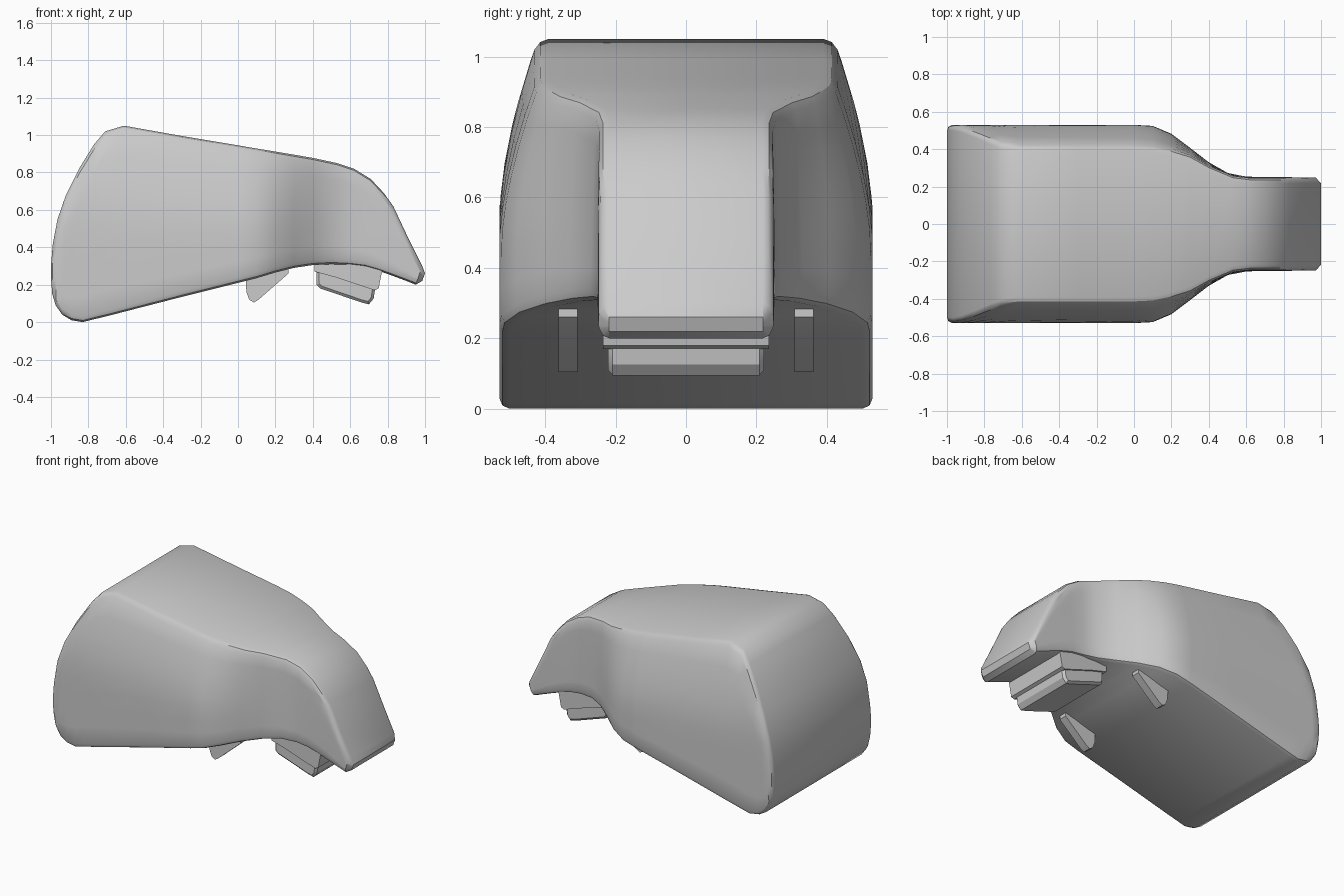
import bpy, bmesh, math
from mathutils import Vector
from mathutils.geometry import intersect_point_line

if "Cube" in bpy.data.objects:
    bpy.data.objects.remove(bpy.data.objects["Cube"])

# Paired lower and upper side-profile points, back to nose (xb, zb, xt, zt)
STATIONS = [
    (-1.0, .24, -1.0, .30), (-.993, .15, -.99, .42), (-.975, .09, -.965, .55),
    (-.94, .04, -.92, .68), (-.89, .01, -.85, .82), (-.83, 0, -.77, .95),
    (-.77, .015, -.71, 1.02), (-.68, .037, -.61, 1.05), (-.3, .135, -.3, .995),
    (0, .21, 0, .945), (.1, .235, .1, .928), (.2, .265, .2, .912),
    (.3, .29, .3, .895), (.4, .305, .4, .878), (.5, .31, .53, .85),
    (.6, .305, .62, .82), (.68, .295, .71, .765), (.75, .275, .78, .69),
    (.82, .25, .83, .62), (.9, .22, .91, .45), (.95, .2, .985, .30),
    (.985, .22, 1.0, .26)]
LOW_WIDTH = [(-1, .53), (.08, .53), (.17, .505), (.27, .43), (.4, .33), (.51, .268), (.6, .253), (1, .248)]
TOP_WIDTH = [(-1, .42), (.05, .42), (.15, .41), (.3, .365), (.4, .31), (.5, .26), (.6, .245), (1, .246)]
TOP_LINE = [(-1, 1.1), (-.61, 1.05), (.53, .85), (1, .77)]
R = .03


def interp(table, x):
    for (x0, y0), (x1, y1) in zip(table, table[1:]):
        if x <= x1:
            return y0 + (y1 - y0) * (x - x0) / (x1 - x0)
    return table[-1][1]


OUTLINE = [Vector((s[0], s[1], 0)) for s in STATIONS] + \
          [Vector((s[2], s[3], 0)) for s in reversed(STATIONS)]


def edge_distance(p):
    best = 9
    for a, b in zip(OUTLINE, OUTLINE[1:] + OUTLINE[:1]):
        q, t = intersect_point_line(p, a, b)
        q = a if t < 0 else b if t > 1 else q
        best = min(best, (p - q).length)
    return best


def half_width(p):
    lo, hi = interp(LOW_WIDTH, p.x), interp(TOP_WIDTH, p.x)
    f = p.y / interp(TOP_LINE, p.x)
    w = lo - (lo - hi) * max(0, (f - .5) / .5) ** 1.6
    d = min(edge_distance(p), R)
    return w - (R - math.sqrt(max(0, R * R - (R - d) ** 2)))


def finish(bm, name, angle=30):
    bmesh.ops.recalc_face_normals(bm, faces=bm.faces)
    me = bpy.data.meshes.new(name)
    bm.to_mesh(me)
    bm.free()
    ob = bpy.data.objects.new(name, me)
    bpy.context.collection.objects.link(ob)
    bpy.ops.object.select_all(action='DESELECT')
    ob.select_set(True)
    bpy.context.view_layer.objects.active = ob
    bpy.ops.object.shade_smooth_by_angle(angle=math.radians(angle))
    return ob


def make_shell():
    bm = bmesh.new()
    rings = []
    for xb, zb, xt, zt in STATIONS:
        a, b = Vector((xb, zb, 0)), Vector((xt, zt, 0))
        k = min(R / (b - a).length, .3)
        ts = [0, k * .3, k] + [k + (1 - 2 * k) * i / 8 for i in range(1, 8)] + [1 - k, 1 - k * .3, 1]
        pts = [a.lerp(b, t) for t in ts]
        ws = [half_width(p) for p in pts]
        ring = [bm.verts.new((p.x, -w, p.y)) for p, w in zip(pts, ws)]
        ring += [bm.verts.new((p.x, w, p.y)) for p, w in reversed(list(zip(pts, ws)))]
        rings.append(ring)
    n = len(rings[0])
    for r0, r1 in zip(rings, rings[1:]):
        for i in range(n):
            j = (i + 1) % n
            bm.faces.new((r0[i], r0[j], r1[j], r1[i]))
    bm.faces.new(rings[0])
    bm.faces.new(rings[-1])
    return finish(bm, "main_shell")


def make_plate(name, profile, y0, y1, bevel):
    bm = bmesh.new()
    face = bm.faces.new([bm.verts.new((x, y0, z)) for x, z in profile])
    ext = bmesh.ops.extrude_face_region(bm, geom=[face])
    verts = [v for v in ext['geom'] if isinstance(v, bmesh.types.BMVert)]
    bmesh.ops.translate(bm, vec=(0, y1 - y0, 0), verts=verts)
    if bevel:
        ends = [e for e in bm.edges if abs(e.verts[0].co.y - e.verts[1].co.y) < 1e-5]
        bmesh.ops.bevel(bm, geom=ends, offset=bevel, segments=1, affect='EDGES')
    return finish(bm, name)


make_shell()

# Stepped block under the nose
make_plate("nose_ledge", [(.41, .33), (.41, .27), (.52, .24), (.73, .17), (.752, .18), (.775, .30)],
           -.235, .235, 0)
make_plate("nose_block", [(.42, .30), (.42, .20), (.44, .18), (.66, .105), (.70, .095),
                          (.725, .125), (.735, .19), (.70, .27)], -.222, .222, .014)

# Pair of small clip fins under the waist
for side, label in ((-1, "front"), (1, "back")):
    make_plate("clip_fin_" + label, [(.04, .25), (.045, .16), (.06, .12), (.085, .105),
                                    (.11, .12), (.27, .26), (.27, .30)],
               side * .308, side * .362, 0)
